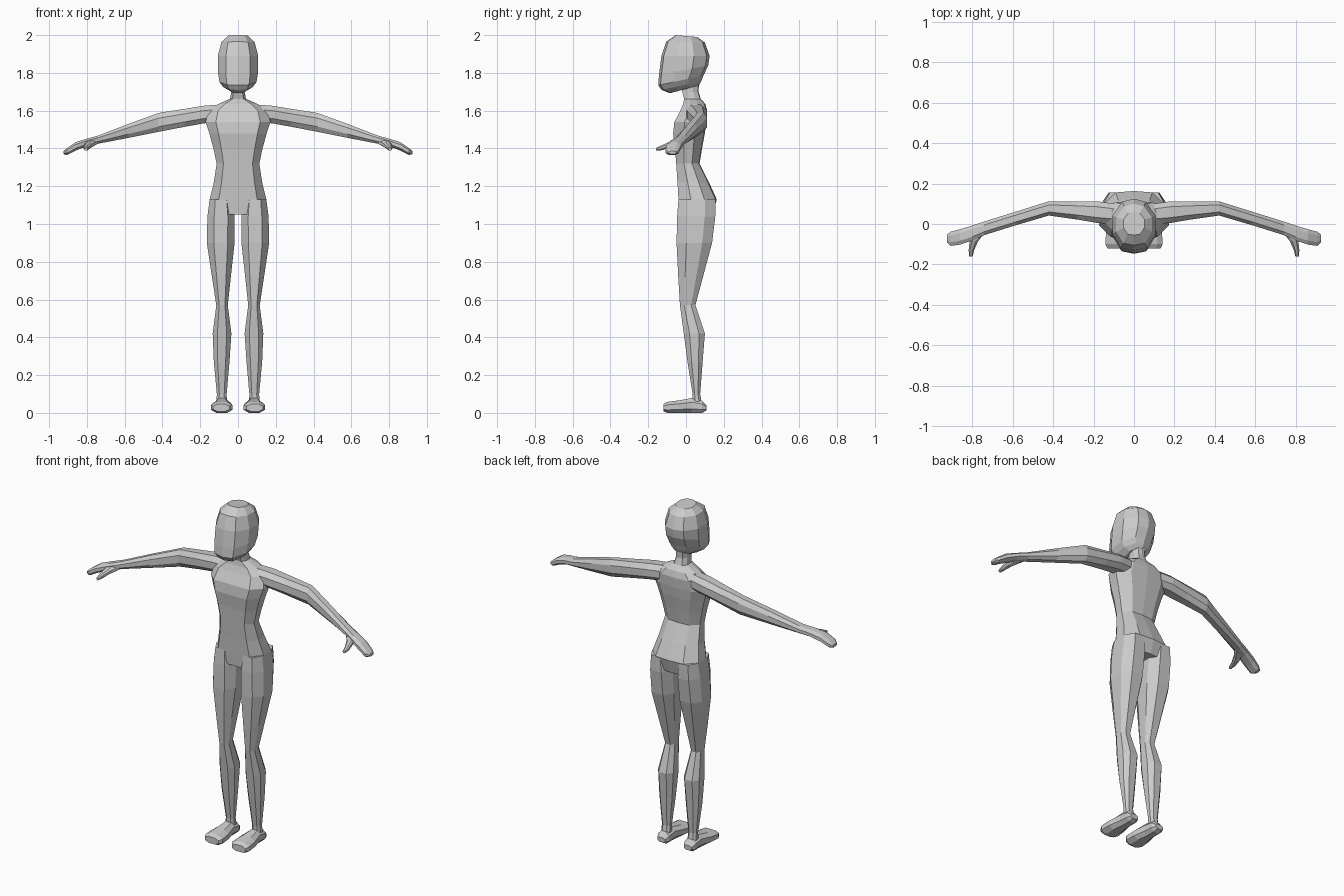
import bpy, bmesh

skin = bpy.data.materials.new("plain grey")
skin.diffuse_color = (0.6, 0.6, 0.6, 1)

# unit cross-sections
OCT = [(-.5, -1), (.5, -1), (1, -.45), (1, .45), (.5, 1), (-.5, 1), (-1, .45), (-1, -.45)]
TRUNK = [(-.68, -1), (.68, -1), (1, -.35), (1, .35), (.6, .93), (0, 1), (-.6, .93), (-1, .35), (-1, -.35)]
HEAD = [(0, -1), (.6, -.9), (1, -.35), (1, .35), (.55, .88), (0, 1), (-.55, .88), (-1, .35), (-1, -.35), (-.6, -.9)]


def loft(name, rings, mirror=False):
    """Skin a list of rings, cap both ends, optionally mirror across x."""
    bm = bmesh.new()
    vs = [[bm.verts.new(p) for p in r] for r in rings]
    n = len(vs[0])
    for a, b in zip(vs, vs[1:]):
        for i in range(n):
            j = (i + 1) % n
            bm.faces.new((a[i], a[j], b[j], b[i]))
    bm.faces.new(vs[0])
    bm.faces.new(vs[-1])
    bmesh.ops.recalc_face_normals(bm, faces=bm.faces)
    me = bpy.data.meshes.new(name)
    bm.to_mesh(me)
    bm.free()
    me.materials.append(skin)
    ob = bpy.data.objects.new(name, me)
    bpy.context.collection.objects.link(ob)
    if mirror:
        ob.modifiers.new("mirror", 'MIRROR').use_mirror_merge = False
    return ob


def section(profile, a0, a1, b0, b1):
    """Fit a unit profile into the given box."""
    return [((a0 + a1) / 2 + u * (a1 - a0) / 2, (b0 + b1) / 2 + v * (b1 - b0) / 2) for u, v in profile]


# torso with neck: z, half width, front y, back y
torso = [(1.05, .145, -.035, .14), (1.13, .15, -.04, .163), (1.22, .128, -.045, .122),
         (1.32, .113, -.052, .072), (1.40, .13, -.058, .085), (1.48, .152, -.068, .1),
         (1.54, .172, -.062, .108), (1.60, .155, -.03, .112), (1.635, .105, -.015, .102),
         (1.663, .042, -.01, .078), (1.70, .035, -.02, .066), (1.76, .035, -.03, .07)]
loft("torso", [[(x, y, z) for x, y in section(TRUNK, -w, w, f, b)] for z, w, f, b in torso])

# head: front z, back z, half width, front y, back y
head = [(1.692, 1.735, .045, -.085, .07), (1.71, 1.755, .078, -.13, .08), (1.735, 1.785, .098, -.147, .092),
        (1.79, 1.84, .107, -.143, .118), (1.89, 1.89, .107, -.13, .125),
        (1.965, 1.96, .088, -.105, .1), (2.0, 1.99, .052, -.055, .06)]
loft("head", [[(x, y, zf + (zb - zf) * (y - f) / (b - f)) for x, y in section(HEAD, -w, w, f, b)]
              for zf, zb, w, f, b in head])

# legs: z, inner x, outer x, front y, back y
leg = [(.04, .058, .115, .035, .085), (.10, .06, .112, .035, .075), (.27, .045, .128, .008, .088),
       (.42, .035, .134, -.012, .1), (.57, .054, .115, -.032, .05), (.72, .038, .138, -.041, .09),
       (.90, .018, .165, -.05, .138), (1.04, .018, .162, -.047, .155), (1.13, .03, .15, -.04, .155)]
loft("legs", [[(x, y, z) for x, y in section(OCT, i, o, f, b)] for z, i, o, f, b in leg], True)

# feet: y, inner x, outer x, bottom z, top z
foot = [(.108, .062, .112, .012, .04), (.085, .05, .122, 0, .065), (.03, .05, .122, 0, .078),
        (-.04, .034, .138, 0, .066), (-.1, .03, .142, 0, .058), (-.12, .045, .132, .008, .046)]
loft("feet", [[(x, y, z) for x, z in section(OCT, i, o, b, t)] for y, i, o, b, t in foot], True)

# arms and hands: x, front y, back y, bottom z, top z
arm = [(.10, .0, .1, 1.54, 1.632), (.18, .005, .112, 1.533, 1.626), (.28, .022, .112, 1.515, 1.61),
       (.42, .042, .112, 1.488, 1.588), (.58, -.005, .062, 1.456, 1.53), (.74, -.055, .012, 1.425, 1.468),
       (.80, -.082, -.008, 1.412, 1.452), (.86, -.102, -.026, 1.388, 1.433),
       (.905, -.108, -.038, 1.365, 1.402), (.924, -.09, -.052, 1.37, 1.386)]
loft("arms", [[(x, y, z) for y, z in section(OCT, f, b, lo, hi)] for x, f, b, lo, hi in arm], True)

# thumbs: y, inner x, outer x, bottom z, top z
thumb = [(-.04, .735, .80, 1.42, 1.452), (-.085, .77, .812, 1.403, 1.436),
         (-.13, .79, .817, 1.39, 1.416), (-.16, .797, .814, 1.388, 1.402)]
loft("thumbs", [[(x, y, z) for x, z in section(OCT, i, o, b, t)] for y, i, o, b, t in thumb], True)
